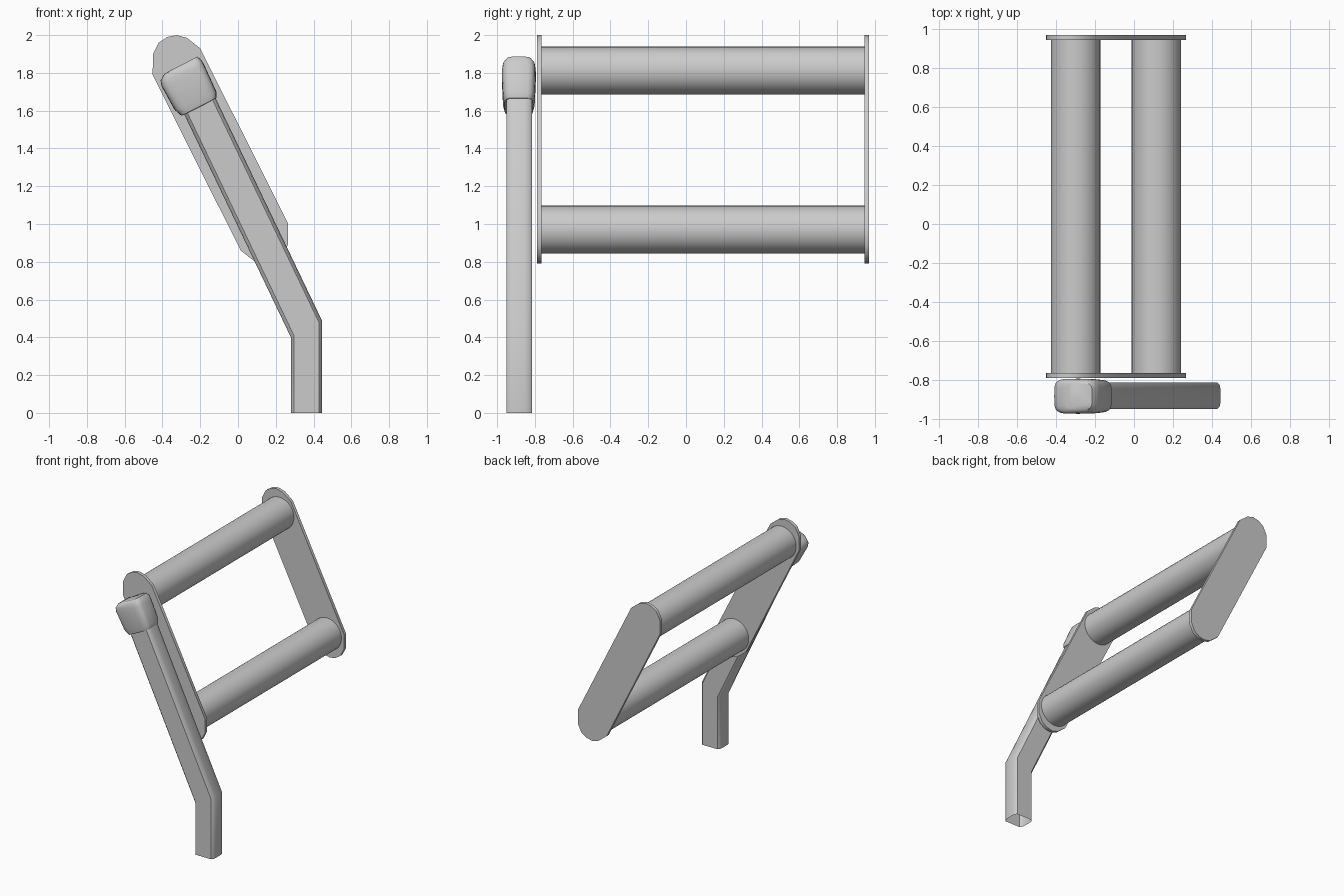
import bpy, bmesh, math
from mathutils import Vector

if "Cube" in bpy.data.objects:
    bpy.data.objects.remove(bpy.data.objects["Cube"])

grey = bpy.data.materials.new("plain grey")
grey.diffuse_color = (0.6, 0.6, 0.6, 1)
grey.use_nodes = True
grey.node_tree.nodes["Principled BSDF"].inputs["Base Color"].default_value = grey.diffuse_color


def finish(name, bm, angle):
    bmesh.ops.recalc_face_normals(bm, faces=bm.faces)
    mesh = bpy.data.meshes.new(name)
    bm.to_mesh(mesh)
    bm.free()
    mesh.materials.append(grey)
    ob = bpy.data.objects.new(name, mesh)
    bpy.context.collection.objects.link(ob)
    bpy.ops.object.select_all(action='DESELECT')
    ob.select_set(True)
    bpy.context.view_layer.objects.active = ob
    bpy.ops.object.shade_smooth_by_angle(angle=math.radians(angle))
    return ob


def loft(name, rings, section, yc, close_start=False, close_end=False, angle=40):
    """Skin rings, each given by its left and right (x, z) ends and half depth."""
    bm = bmesh.new()
    loops = []
    for (lx, lz), (rx, rz), depth in rings:
        left, right = Vector((lx, yc, lz)), Vector((rx, yc, rz))
        loops.append([bm.verts.new(left.lerp(right, (u + 1) / 2) + Vector((0, v * depth, 0)))
                      for u, v in section])
    n = len(section)
    for a, b in zip(loops, loops[1:]):
        for i in range(n):
            bm.faces.new((a[i], a[(i + 1) % n], b[(i + 1) % n], b[i]))
    if close_start:
        bm.faces.new(loops[0][::-1])
    if close_end:
        bm.faces.new(loops[-1])
    return finish(name, bm, angle)


def rounded_section(p, n):
    """Superellipse cross-section in the -1..1 square."""
    pts = []
    for i in range(n):
        t = 2 * math.pi * i / n
        c, s = math.cos(t), math.sin(t)
        pts.append((math.copysign(abs(c) ** (2 / p), c), math.copysign(abs(s) ** (2 / p), s)))
    return pts


# Bent support arm, open at the foot
quarter = [(1, .45), (.94, .82), (.8, 1)]
arm_section = (quarter + [(-u, v) for u, v in quarter[::-1]]
               + [(-u, -v) for u, v in quarter] + [(u, -v) for u, v in quarter[::-1]])
loft("support_arm", [((.28, 0), (.445, 0), .068),
                     ((.28, .40), (.445, .488), .068),
                     ((-.33, 1.675), (-.165, 1.763), .068)],
     arm_section, -.883, close_end=True)

# Swollen knob at the top of the arm
loft("arm_knob", [((-.27, 1.585), (-.135, 1.655), .066),
                  ((-.30, 1.573), (-.114, 1.668), .076),
                  ((-.336, 1.605), (-.114, 1.70), .085),
                  ((-.405, 1.73), (-.155, 1.79), .09),
                  ((-.41, 1.76), (-.178, 1.84), .09),
                  ((-.39, 1.795), (-.193, 1.868), .085),
                  ((-.34, 1.823), (-.215, 1.886), .068)],
     rounded_section(4.5, 24), -.885, close_start=True, close_end=True, angle=50)

# Two end plates: one rounded end, repeated by a half turn about the centre
cx, cz = -.093, 1.395
end = [(-.452, 1.79), (-.45, 1.90), (-.42, 1.96), (-.375, 1.99),
       (-.325, 2.0), (-.27, 1.985), (-.20, 1.93)]
outline = end + [(2 * cx - x, 2 * cz - z) for x, z in end]
for name, y0, y1 in (("front_end_plate", -.79, -.765), ("back_end_plate", .945, .97)):
    bm = bmesh.new()
    face = bm.faces.new([bm.verts.new((x, y0, z)) for x, z in outline])
    ext = bmesh.ops.extrude_face_region(bm, geom=[face])["geom"]
    bmesh.ops.translate(bm, vec=(0, y1 - y0, 0),
                        verts=[g for g in ext if isinstance(g, bmesh.types.BMVert)])
    finish(name, bm, 40)

# Two round rails between the plates
for name, x, z in (("upper_rail", -.30, 1.812), ("lower_rail", .115, .97)):
    bm = bmesh.new()
    bmesh.ops.create_cone(bm, cap_ends=True, segments=32, radius1=.127, radius2=.127, depth=1.72)
    for v in bm.verts:
        v.co = Vector((x + v.co.x, .09 + v.co.z, z + v.co.y))
    finish(name, bm, 40)
